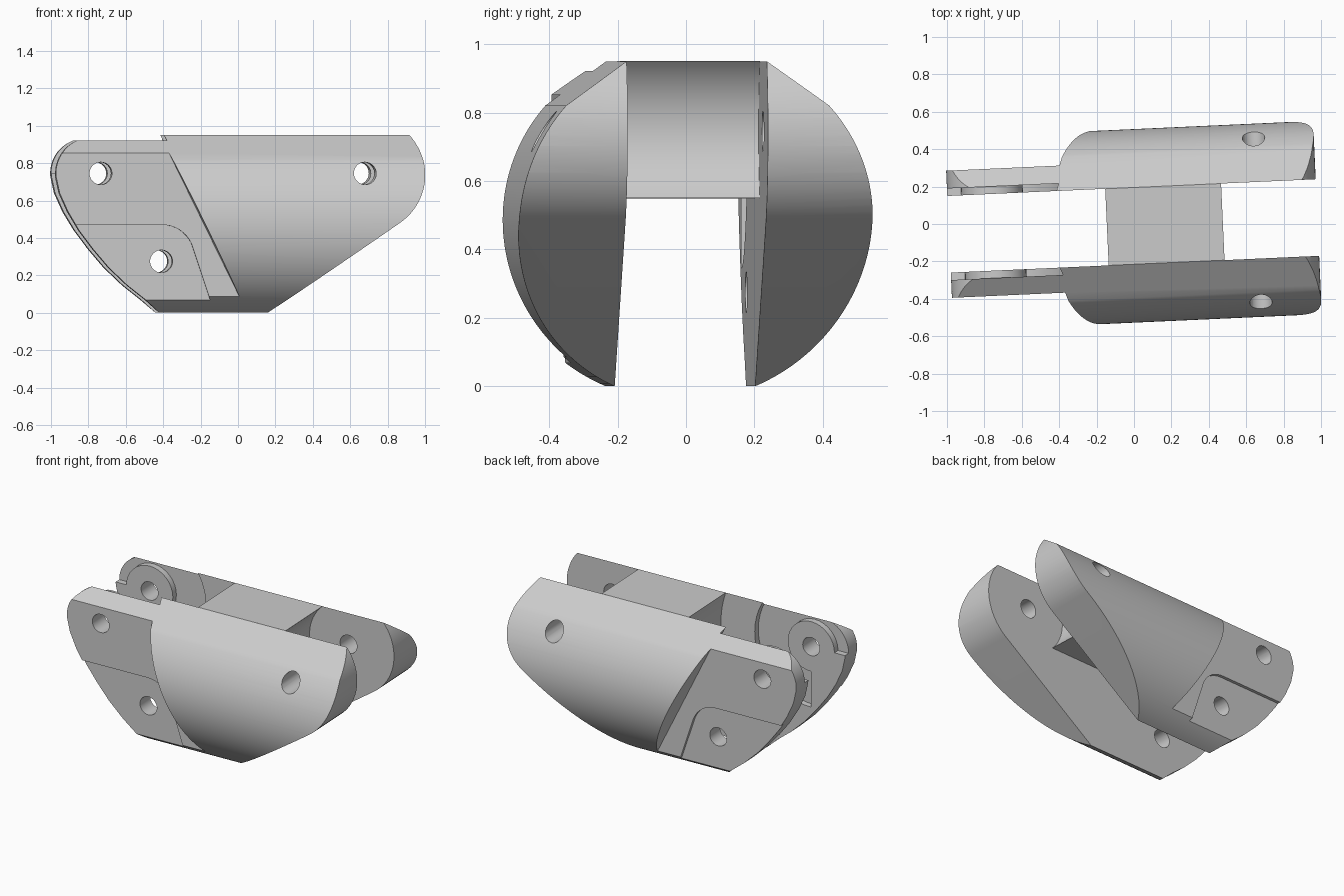
import bpy, bmesh
from math import radians, cos, sin
from mathutils import Matrix

cube = bpy.data.objects.get("Cube")
if cube:
    bpy.data.objects.remove(cube, do_unlink=True)

grey = bpy.data.materials.new("plain_grey")
grey.use_nodes = True
GREY = (0.6, 0.6, 0.6, 1)
grey.diffuse_color = GREY
grey.node_tree.nodes["Principled BSDF"].inputs["Base Color"].default_value = GREY

YAW = radians(2.6)
GAP = 0.205                      # half width of the slot between the cheeks
R, ZC = 0.517, 0.475             # round outer surface
PIN_Z = 0.745
REAR, FORE = (-0.75, PIN_Z), (0.66, PIN_Z)


def arc(centre, r, a0, a1, n=24):
    """Points on a circle from angle a0 to a1, in degrees."""
    angles = [radians(a0 + (a1 - a0) * i / n) for i in range(n + 1)]
    return [(centre[0] + r * cos(a), centre[1] + r * sin(a)) for a in angles]


def prism(name, points, lo, hi, axis="y"):
    """Extrude a closed outline along y (x-z outline) or x (y-z outline)."""
    bm = bmesh.new()
    place = (lambda p, d: (p[0], d, p[1])) if axis == "y" else (lambda p, d: (d, p[0], p[1]))
    ends = [[bm.verts.new(place(p, d)) for p in points] for d in (lo, hi)]
    bm.faces.new(ends[0])
    bm.faces.new(ends[1])
    for i in range(len(points)):
        j = (i + 1) % len(points)
        bm.faces.new((ends[0][i], ends[0][j], ends[1][j], ends[1][i]))
    bmesh.ops.recalc_face_normals(bm, faces=bm.faces)
    mesh = bpy.data.meshes.new(name)
    bm.to_mesh(mesh)
    bm.free()
    mesh.materials.append(grey)
    obj = bpy.data.objects.new(name, mesh)
    bpy.context.collection.objects.link(obj)
    return obj


def carve(obj, cutters):
    """Apply boolean cutters and remove them."""
    for cutter, operation in cutters:
        cutter.hide_render = True
        mod = obj.modifiers.new("cut", "BOOLEAN")
        mod.operation, mod.object, mod.solver = operation, cutter, "EXACT"
    graph = bpy.context.evaluated_depsgraph_get()
    mesh = bpy.data.meshes.new_from_object(obj.evaluated_get(graph))
    obj.modifiers.clear()
    obj.data = mesh
    for cutter, _ in cutters:
        bpy.data.objects.remove(cutter, do_unlink=True)


def finish(obj):
    obj.rotation_euler.z = YAW
    obj.location.y = -0.01
    bpy.ops.object.select_all(action="DESELECT")
    obj.select_set(True)
    bpy.context.view_layer.objects.active = obj
    bpy.ops.object.shade_smooth_by_angle(angle=radians(22))


# Cheek: round outer wall with a flat upper facet, flat inner wall
section = arc((0, ZC), R, -66.6, 42, 48) + [(GAP, 0.95)]
back = prism("back_cheek", section, -1.2, 1.2, "x")

# Side outline: rounded nose, sloping underside, swept tail
outline = ([(-0.41, -0.02), (0.12, -0.02)] + arc(FORE, 0.322, -56, 60)
           + [(0.75, 1.2), (-0.8, 1.2)] + arc((-0.8, PIN_Z), 0.19, 90, 185)
           + [(-0.97, 0.64), (-0.925, 0.54), (-0.865, 0.44), (-0.79, 0.34),
              (-0.705, 0.24), (-0.605, 0.145), (-0.51, 0.07)])

# Flat thin tail, ending at a slanted shoulder
shoulder = [(-1.3, -0.3), (0.18, -0.3), (-0.01, 0.09), (-0.39, 0.865),
            (-0.554, 1.2), (-1.3, 1.2)]
# Shallow lower pocket with a rounded corner
pocket = [(-1.3, -0.2), (-0.088, -0.2), (-0.165, 0.07)] + \
    arc((-0.42, 0.30), 0.17, 15, 90, 12) + [(-1.3, 0.47)]
# Inner clearance around the raised pin boss
clearance = arc(REAR, 0.4, -90, 90) + [(-1.3, 1.145), (-1.3, PIN_Z)] + \
    arc(REAR, 0.165, 180, -90)

cuts = [(prism("outline_cutter", outline, 0.1, 0.8), "INTERSECT"),
        (prism("shoulder_cutter", shoulder, 0.34, 0.8), "DIFFERENCE"),
        (prism("pocket_cutter", pocket, 0.32, 0.8), "DIFFERENCE"),
        (prism("clearance_cutter", clearance, 0.1, 0.245), "DIFFERENCE")]
for centre in (REAR, FORE, (-0.425, 0.275)):
    hole = arc(centre, 0.06, 0, 360, 32)[:-1]
    cuts.append((prism("hole_cutter", hole, 0.1, 0.8), "DIFFERENCE"))
carve(back, cuts)

# Mirrored front cheek
front = bpy.data.objects.new("front_cheek", back.data.copy())
bpy.context.collection.objects.link(front)
bm = bmesh.new()
bm.from_mesh(front.data)
bm.transform(Matrix.Scale(-1, 4, (0, 1, 0)))
bmesh.ops.reverse_faces(bm, faces=bm.faces)
bm.to_mesh(front.data)
bm.free()

# Bridge with scooped ends, joining the cheeks
web = arc(REAR, 0.639, -17.8, 18.7) + arc(FORE, 0.276, 132, 225)
bridge = prism("bridge", web, -GAP, GAP)

for part in (back, front, bridge):
    finish(part)
